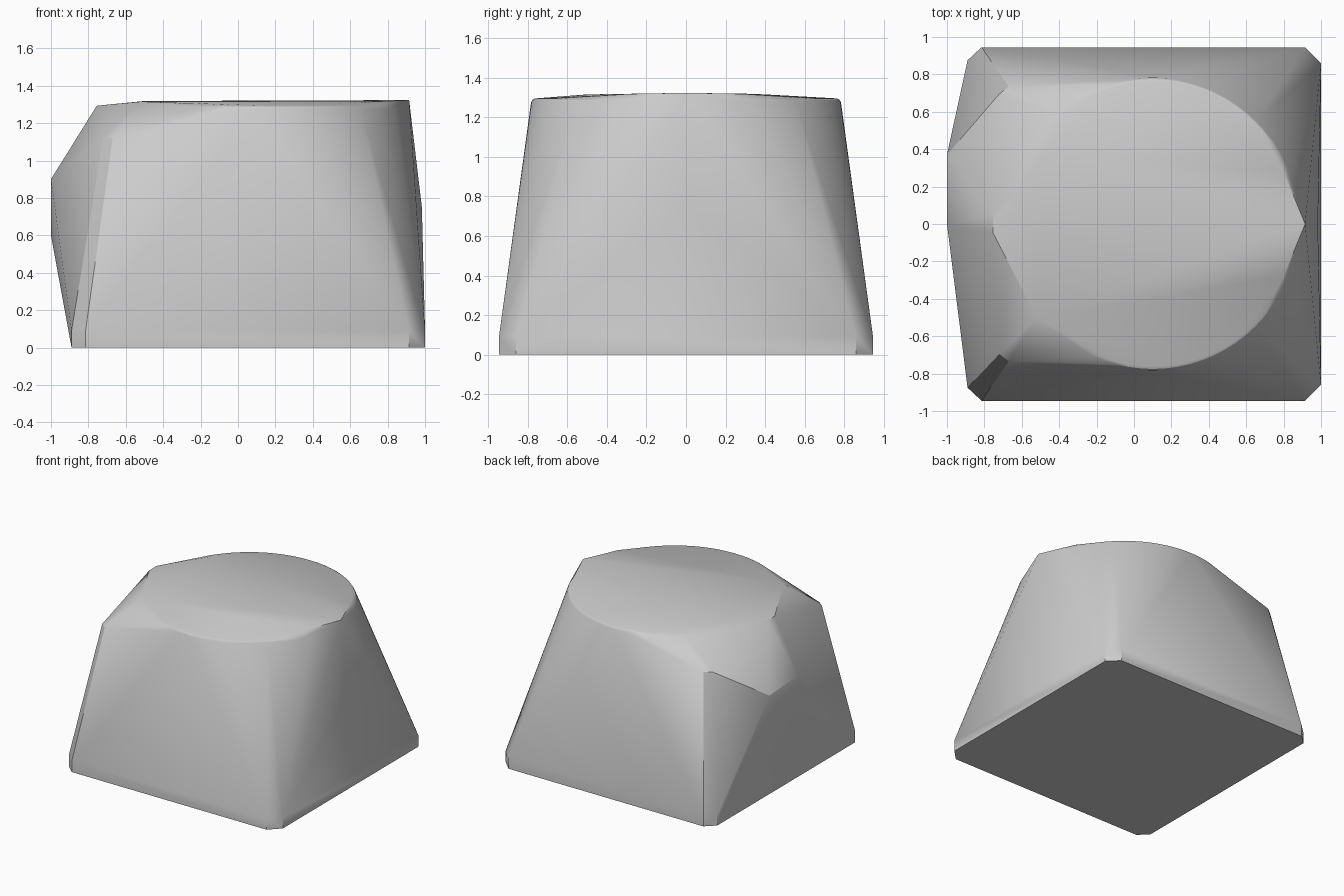
import bpy, bmesh, math

cube = bpy.data.objects.get("Cube")
if cube:
    bpy.data.objects.remove(cube, do_unlink=True)

# One plain grey for the whole block
grey = bpy.data.materials.new("light_grey")
grey.use_nodes = True
colour = (0.6, 0.6, 0.6, 1)
grey.diffuse_color = colour
grey.node_tree.nodes["Principled BSDF"].inputs["Base Color"].default_value = colour

points = []

# Chamfered rectangular foot with a short upright rim
for z in (0, 0.09):
    for side in (-1, 1):
        points += [(-0.89, side * 0.875, z), (-0.815, side * 0.945, z),
                   (0.915, side * 0.945, z), (1, side * 0.86, z)]

# Round top with a softened edge
SEGMENTS = 72
for radius, z in ((0.785, 1.26), (0.783, 1.275), (0.775, 1.288), (0.762, 1.295)):
    for i in range(SEGMENTS):
        a = math.tau * i / SEGMENTS
        points.append((0.1 + radius * math.cos(a), radius * math.sin(a), z))

# Shoulders on the right, and the end of the top plateau
for side in (-1, 1):
    points += [(-0.67, side * 0.735, 1.12), (-0.72, side * 0.695, 1.12),
               (-0.755, side * 0.045, 1.293), (0.8, side * 0.28, 1.318)]

# Slight crown on the top
points += [(-0.52, -0.5, 1.315), (-0.5, 0.35, 1.318), (0.915, 0, 1.323)]

# Bulge on the right side and shallow peak on the left side
points += [(-1, 0.37, 0.88), (-1, 0.0, 0.9), (-1, 0.02, 0.6), (0.983, 0, 0.75)]

# Wrap everything in one convex skin
bm = bmesh.new()
for p in points:
    bm.verts.new(p)
hull = bmesh.ops.convex_hull(bm, input=bm.verts)
loose = {v for v in hull["geom_interior"] + hull["geom_unused"]
         if isinstance(v, bmesh.types.BMVert)}
bmesh.ops.delete(bm, geom=list(loose), context="VERTS")
bmesh.ops.dissolve_limit(bm, angle_limit=math.radians(0.3),
                         verts=bm.verts, edges=bm.edges)
bmesh.ops.recalc_face_normals(bm, faces=bm.faces)

mesh = bpy.data.meshes.new("block_body")
bm.to_mesh(mesh)
bm.free()
mesh.materials.append(grey)
body = bpy.data.objects.new("block_body", mesh)
bpy.context.collection.objects.link(body)

# Smooth rounded areas, keeping the strong creases
bpy.ops.object.select_all(action="DESELECT")
body.select_set(True)
bpy.context.view_layer.objects.active = body
bpy.ops.object.shade_smooth_by_angle(angle=math.radians(25))
